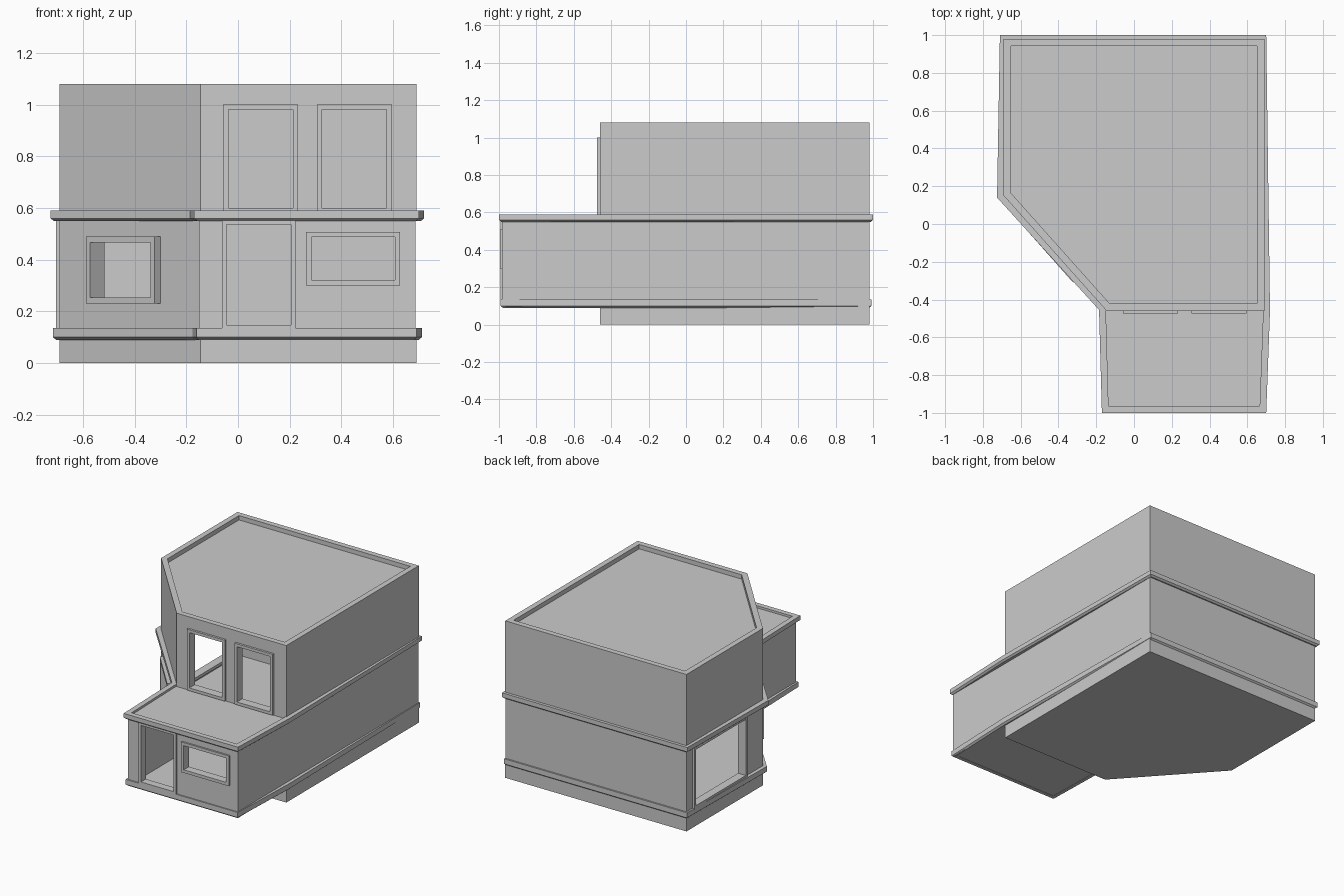
import bpy, bmesh
from mathutils import Vector

if "Cube" in bpy.data.objects:
    bpy.data.objects.remove(bpy.data.objects["Cube"])

def skin(name, loops, cyclic):
    """Skin equal-length loops: cyclic gives a ring, otherwise a capped solid."""
    bm = bmesh.new()
    vs = [[bm.verts.new(p) for p in loop] for loop in loops]
    n = len(vs[0])
    pairs = list(zip(vs, vs[1:])) + ([(vs[-1], vs[0])] if cyclic else [])
    for a, b in pairs:
        for i in range(n):
            j = (i + 1) % n
            bm.faces.new((a[i], a[j], b[j], b[i]))
    if not cyclic:
        bm.faces.new(vs[0])
        bm.faces.new(vs[-1])
    bmesh.ops.recalc_face_normals(bm, faces=bm.faces)
    me = bpy.data.meshes.new(name)
    bm.to_mesh(me)
    bm.free()
    ob = bpy.data.objects.new(name, me)
    bpy.context.collection.objects.link(ob)
    return ob

def at(poly, z):
    return [(x, y, z) for x, y in poly]

def inset(poly, d):
    """Mitred inward offset of a counter-clockwise outline."""
    out = []
    for i, p in enumerate(poly):
        p = Vector(p)
        a = (p - Vector(poly[i - 1])).normalized()
        b = (Vector(poly[(i + 1) % len(poly)]) - p).normalized()
        na, nb = Vector((-a.y, a.x)), Vector((-b.y, b.x))
        q = p + (na + nb) * d / (1 + na.dot(nb))
        out.append((q.x, q.y))
    return out

def slab(name, poly, z0, z1):
    return skin(name, [at(poly, z0), at(poly, z1)], False)

def walls(name, poly, z0, z1):
    inner = inset(poly, WALL)
    return skin(name, [at(poly, z0), at(poly, z1), at(inner, z1), at(inner, z0)], True)

def band(name, poly, z0, z1):
    """Ledge running around the house, with a sloped lower edge."""
    low, inner = inset(poly, 0.012), inset(poly, 0.036)
    return skin(name, [at(low, z0), at(poly, z0 + 0.01), at(poly, z1),
                       at(inner, z1), at(inner, z0)], True)

def opening(name, wall, centre, normal, width, z0, z1, border, out):
    """Cut a hole in the wall and fit a protruding frame in it."""
    n = Vector((*normal, 0)).normalized()
    u = Vector((-n.y, n.x, 0))
    c = Vector((*centre, 0))

    def rect(b, depth):
        h = width / 2 - b
        return [c + n * depth + u * s + Vector((0, 0, z)) for s, z in
                ((-h, z0 + b), (h, z0 + b), (h, z1 - b), (-h, z1 - b))]

    cut = skin(name + "_cutter", [rect(border / 2, -0.1), rect(border / 2, 0.1)], False)
    cut.hide_render = True
    cut.display_type = 'WIRE'
    mod = wall.modifiers.new(name, 'BOOLEAN')
    mod.operation, mod.solver, mod.object = 'DIFFERENCE', 'EXACT', cut
    skin(name + "_frame", [rect(0, -0.045), rect(0, out),
                           rect(border, out), rect(border, -0.045)], True)

WALL = 0.038
# Counter-clockwise outlines: main block, wider middle storey, ledge
MAIN = [(-0.69, 0.98), (-0.69, 0.15), (-0.145, -0.46), (0.69, -0.46), (0.69, 0.98)]
MID = [(-0.69, 0.98), (-0.69, 0.15), (-0.15, -0.46), (-0.15, -0.983), (0.687, -0.983), (0.687, 0.98)]
LEDGE = [(-0.71, 1), (-0.725, 0.14), (-0.185, -0.455), (-0.17, -1), (0.70, -1), (0.72, -0.46), (0.70, 1)]

# Base and floor
slab("base", MAIN, 0, 0.1)
slab("floor", MID, 0.092, 0.12)

# Storeys, open to each other inside
lower = walls("lower_walls", MID, 0.1, 0.57)
upper = walls("upper_walls", MAIN, 0.56, 1.08)

# Ledges
band("lower_ledge", inset(LEDGE, 0.009), 0.09, 0.135)
band("upper_ledge", LEDGE, 0.55, 0.59)

# Roofs sunk behind their rims
slab("main_roof", inset(MAIN, 0.02), 1.025, 1.05)
slab("terrace", [(-0.15, -0.98), (0.686, -0.98), (0.686, -0.43), (-0.15, -0.43)], 0.552, 0.575)

# Doors and windows
for i, x in enumerate((0.0875, 0.45)):
    opening(f"terrace_door_{i + 1}", upper, (x, -0.46), (0, -1), 0.29, 0.58, 1.0, 0.02, 0.015)
opening("front_door", lower, (0.08, -0.983), (0, -1), 0.285, 0.13, 0.555, 0.018, 0.008)
opening("front_window", lower, (0.445, -0.983), (0, -1), 0.365, 0.30, 0.508, 0.021, 0.012)
opening("corner_window", lower, (-0.433, -0.14), (-0.61, -0.54), 0.40, 0.23, 0.49, 0.024, 0.03)
opening("side_window", lower, (-0.69, 0.625), (-1, 0), 0.58, 0.13, 0.555, 0.02, 0.014)
